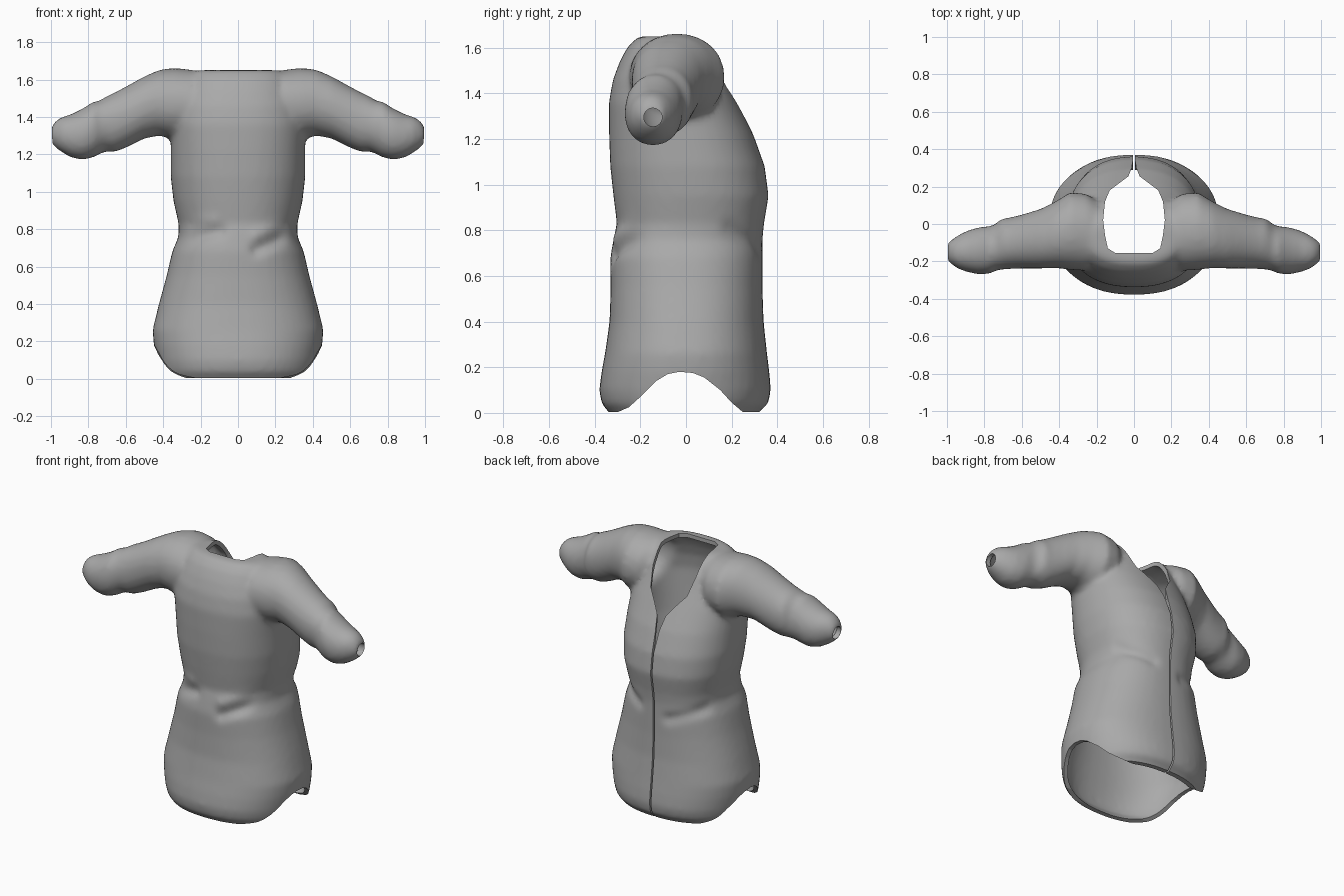
import bpy, bmesh, math
from mathutils import Vector

cube = bpy.data.objects.get("Cube")
if cube:
    bpy.data.objects.remove(cube)

cloth = bpy.data.materials.new("grey_cloth")
cloth.use_nodes = True
GREY = (0.4, 0.4, 0.4, 1)
cloth.diffuse_color = GREY
cloth.node_tree.nodes["Principled BSDF"].inputs["Base Color"].default_value = GREY
SEG = 48


def finish(bm, name):
    bmesh.ops.recalc_face_normals(bm, faces=bm.faces)
    mesh = bpy.data.meshes.new(name)
    bm.to_mesh(mesh)
    bm.free()
    mesh.materials.append(cloth)
    obj = bpy.data.objects.new(name, mesh)
    bpy.context.collection.objects.link(obj)
    return obj


def loft(bm, loops):
    """Skin a list of point loops into a closed solid."""
    rings = [[bm.verts.new(p) for p in loop] for loop in loops]
    for a, b in zip(rings, rings[1:]):
        for i in range(len(a)):
            j = (i + 1) % len(a)
            bm.faces.new((a[i], a[j], b[j], b[i]))
    bm.faces.new(rings[0])
    bm.faces.new(rings[-1])


def oval(power):
    """Unit superellipse."""
    for i in range(SEG):
        t = 2 * math.pi * i / SEG
        c, s = math.cos(t), math.sin(t)
        yield (math.copysign(abs(c) ** power, c), math.copysign(abs(s) ** power, s))


def prism(name, outline, axis, low, high):
    """Extrude a 2D outline along x or z."""
    bm = bmesh.new()
    place = (lambda u, v, h: (h, u, v)) if axis == "x" else (lambda u, v, h: (u, v, h))
    loft(bm, [[place(u, v, h) for u, v in outline] for h in (low, high)])
    return finish(bm, name)


def apply(obj, kind, **settings):
    bpy.context.view_layer.objects.active = obj
    mod = obj.modifiers.new(kind, kind)
    for key, value in settings.items():
        setattr(mod, key, value)
    bpy.ops.object.modifier_apply(modifier=mod.name)


def cut(obj, cutter):
    apply(obj, "BOOLEAN", operation="DIFFERENCE", solver="EXACT", object=cutter)
    bpy.data.objects.remove(cutter)


# Torso: height, half width, front y, back y
TORSO = [(-.12, .36, -.26, .26), (0, .40, -.335, .315), (.04, .42, -.37, .36),
         (.1, .435, -.38, .372), (.18, .45, -.37, .365), (.26, .457, -.355, .355),
         (.4, .423, -.335, .34), (.55, .382, -.33, .335), (.68, .352, -.332, .335),
         (.76, .318, -.318, .335), (.83, .318, -.303, .342), (.95, .345, -.318, .362),
         (1.08, .36, -.332, .345), (1.22, .36, -.337, .295), (1.36, .36, -.338, .225),
         (1.46, .34, -.32, .175), (1.54, .31, -.29, .14), (1.6, .28, -.258, .095),
         (1.635, .25, -.225, .06), (1.65, .22, -.2, .03)]
# Sleeve: x, front y, back y, bottom z, top z
SLEEVE = [(.17, -.21, .1, 1.35, 1.635), (.25, -.25, .16, 1.29, 1.652),
          (.34, -.245, .17, 1.28, 1.662), (.42, -.235, .12, 1.3, 1.652),
          (.5, -.238, .08, 1.285, 1.617), (.6, -.238, .05, 1.235, 1.562),
          (.66, -.24, .035, 1.212, 1.53), (.71, -.243, .028, 1.216, 1.507),
          (.745, -.252, -.005, 1.198, 1.482), (.77, -.266, -.012, 1.185, 1.484),
          (.83, -.27, -.018, 1.17, 1.445), (.89, -.257, -.035, 1.182, 1.415),
          (.94, -.24, -.06, 1.21, 1.4), (.975, -.215, -.085, 1.235, 1.38),
          (.998, -.195, -.1, 1.26, 1.345)]

bm = bmesh.new()
loft(bm, [[(w * c, (f + b) / 2 + (b - f) / 2 * s, z) for c, s in oval(.88)]
          for z, w, f, b in TORSO])
for side in (-1, 1):
    loft(bm, [[(side * x, (f + b) / 2 + (b - f) / 2 * c, (lo + hi) / 2 + (hi - lo) / 2 * s)
               for c, s in oval(.95)] for x, f, b, lo, hi in SLEEVE])
gown = finish(bm, "gown")
apply(gown, "REMESH", mode="VOXEL", voxel_size=.018)
apply(gown, "SMOOTH", factor=.5, iterations=5)

# Waist creases: start, end, depth, pressed into the cloth
CREASES = [((-.3, -.25, .75), (-.1, -.31, .79), .018), ((.1, -.32, .69), (.3, -.23, .78), .02),
           ((-.3, -.25, .84), (-.14, -.31, .84), -.012), ((.1, -.32, .77), (.25, -.28, .84), -.012),
           ((-.3, .2, .74), (-.1, .33, .67), .014), ((.12, .33, .72), (.3, .2, .8), .014)]
normals = [v.normal.copy() for v in gown.data.vertices]
for start, end, depth in CREASES:
    a, d = Vector(start), Vector(end) - Vector(start)
    for v, n in zip(gown.data.vertices, normals):
        t = max(0, min(1, (v.co - a).dot(d) / d.length_squared))
        v.co -= n * depth * math.exp(-((v.co - a - d * t).length / .035) ** 2)

# Hollow inside
lining = gown.copy()
lining.data = gown.data.copy()
bpy.context.collection.objects.link(lining)
apply(lining, "DISPLACE", strength=-.026, mid_level=0)
apply(lining, "SMOOTH", factor=.5, iterations=4)
cut(gown, lining)

# Curved hem, higher at the sides
HEM = [(-1, -.4), (-1, .003), (-.3, .003), (-.25, .025), (-.2, .07), (-.13, .14), (-.08, .17),
       (-.03, .18), (.03, .175), (.08, .155), (.15, .1), (.2, .045), (.25, .003), (1, .003), (1, -.4)]
cut(gown, prism("hem_cutter", HEM, "x", -1, 1))

# Neck opening that narrows down the back
half = [(.1, -.155), (.14, -.13), (.155, -.06), (.165, .02), (.155, .12), (.13, .18),
        (.07, .225), (.03, .255), (.012, .3), (.006, .34)]
neck = half + [(-x, y) for x, y in reversed(half)]
cut(gown, prism("neck_cutter", neck, "z", .9, 2))

# Slit down the whole back
slit = [(-.005, .02), (.005, .02), (.005, .6), (-.005, .6)]
cut(gown, prism("slit_cutter", slit, "z", -.3, 2))

# Small cuff holes
hole = [(-.145 + .04 * c, 1.295 + .04 * s) for c, s in oval(1)]
for side in (-1, 1):
    cut(gown, prism("cuff_cutter", hole, "x", *sorted((side * .9, side * 1.2))))

bpy.ops.object.select_all(action="DESELECT")
gown.select_set(True)
bpy.context.view_layer.objects.active = gown
bpy.ops.object.shade_smooth_by_angle(angle=math.radians(40))
